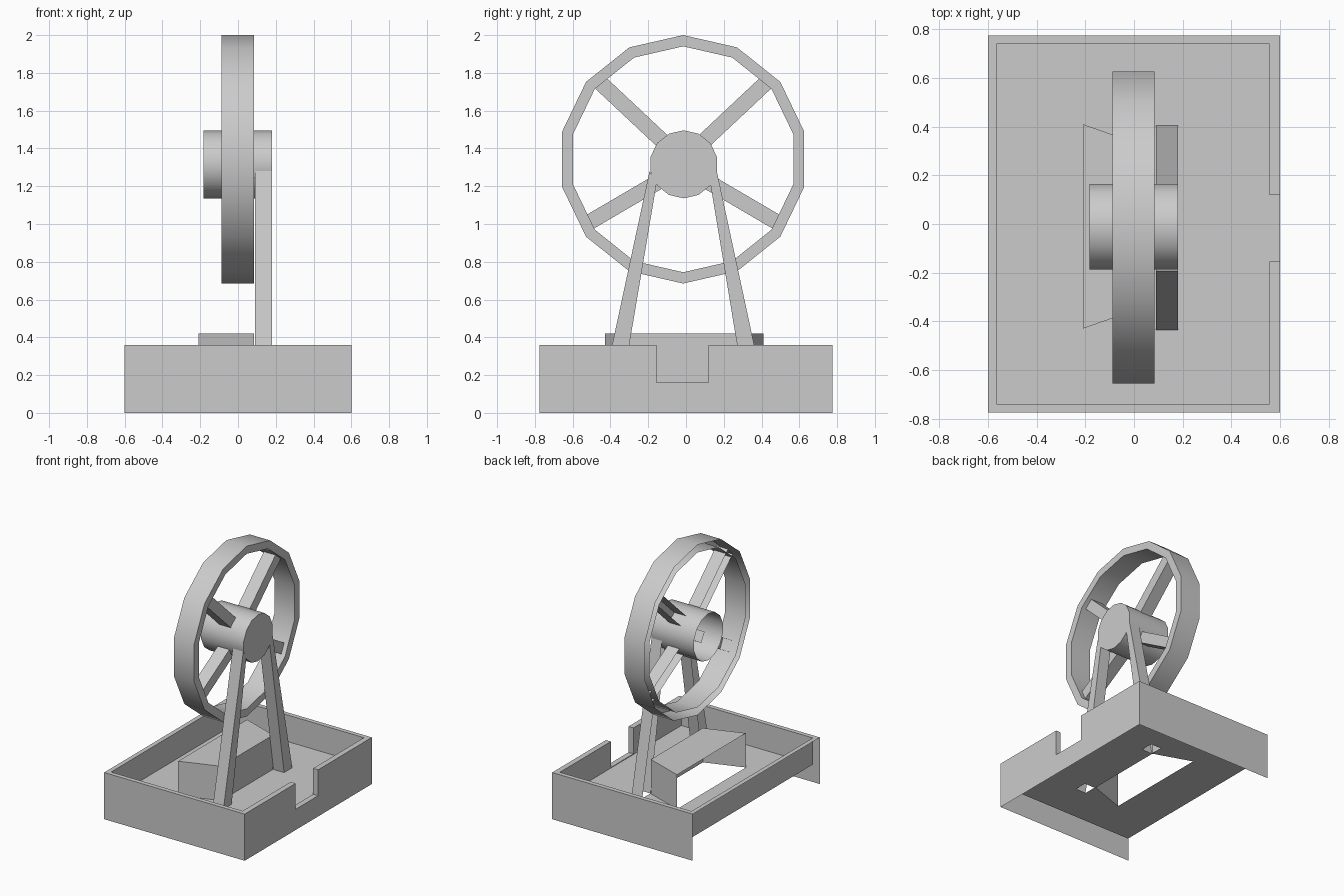
import bpy, bmesh
from math import sin, cos, tau, radians
from mathutils import Vector

if "Cube" in bpy.data.objects:
    bpy.data.objects.remove(bpy.data.objects["Cube"])


def make(name, verts, faces, smooth=False):
    bm = bmesh.new()
    vs = [bm.verts.new(v) for v in verts]
    for f in faces:
        bm.faces.new([vs[i] for i in f])
    bmesh.ops.recalc_face_normals(bm, faces=bm.faces)
    me = bpy.data.meshes.new(name)
    bm.to_mesh(me)
    bm.free()
    ob = bpy.data.objects.new(name, me)
    bpy.context.collection.objects.link(ob)
    if smooth:
        bpy.ops.object.select_all(action='DESELECT')
        ob.select_set(True)
        bpy.context.view_layer.objects.active = ob
        bpy.ops.object.shade_smooth_by_angle(angle=radians(30))
    return ob


def shell(name, outline, x0, x1, smooth=False, skip=()):
    """Extrude a (y, z) outline along x; the -x end is left open."""
    n = len(outline)
    verts = [(x, y, z) for x in (x0, x1) for y, z in outline]
    faces = [(i, (i + 1) % n, n + (i + 1) % n, n + i) for i in range(n) if i not in skip]
    faces.append(tuple(range(n, 2 * n)))
    return make(name, verts, faces, smooth)


def strip(name, a, b):
    """Faces between two matching paths."""
    n = len(a)
    return make(name, a + b, [(i, i + 1, n + i + 1, n + i) for i in range(n - 1)])


def circle(r, cy, cz, n=14):
    return [(cy + r * sin(tau * i / n), cz + r * cos(tau * i / n)) for i in range(n)]


X, Y, H, FLOOR = 0.6, 0.775, 0.36, 0.155
IX0, IX1, IY = -0.565, 0.558, 0.74
CY, CZ = -0.015, 1.3425

# Tray walls: front, back and left
for name, s in (("front_wall", -1), ("back_wall", 1)):
    path = [[(xo, s * Y, 0), (xo, s * Y, H), (xi, s * IY, H), (xi, s * IY, FLOOR)]
            for xo, xi in ((-X, IX0), (X, IX1))]
    strip(name, *path)
strip("left_wall", *[[(-X, s * Y, H), (IX0, s * IY, H), (IX0, s * IY, FLOOR)] for s in (-1, 1)])

# Right wall with its notch
notch = [(0.12, H), (0.12, 0.16), (-0.155, 0.16), (-0.155, H)]
outer = [(-Y, 0), (Y, 0), (Y, H)] + notch + [(-Y, H)]
inner = [(-IY, FLOOR), (IY, FLOOR), (IY, H)] + notch + [(-IY, H)]
make("right_wall", [(X, *p) for p in outer] + [(IX1, *p) for p in inner],
     [tuple(range(8)), tuple(range(8, 16))] + [(i, i + 1, i + 9, i + 8) for i in range(2, 7)])

# Legs, open at the bottom and on the left
LX0, LX1 = 0.09, 0.18
legs = {"front_leg": [(-0.435, FLOOR), (-0.335, FLOOR), (-0.155, 1.22), (-0.193, 1.28)],
        "back_leg": [(0.405, FLOOR), (0.305, FLOOR), (0.128, 1.22), (0.163, 1.28)]}
for name, outline in legs.items():
    shell(name, outline, LX0, LX1, skip=(0,))

# Tapered block under the wheel
foot = [(-0.21, -0.43), (0.085, -0.327), (0.085, 0.307), (-0.21, 0.41)]
make("trough_block", [(x, y, FLOOR) for x, y in foot] + [(x, y, 0.42) for x, y in foot],
     [(0, 1, 5, 4), (1, 2, 6, 5), (2, 3, 7, 6), (4, 5, 6, 7)])

# Tray floor with openings under the block and legs
loops = [[(IX0, -IY), (IX1, -IY), (IX1, IY), (IX0, IY)], foot]
for o in legs.values():
    ya, yb = o[0][0], o[1][0]
    loops.append([(LX0, ya), (LX1, ya), (LX1, yb), (LX0, yb)])
bm = bmesh.new()
for loop in loops:
    vs = [bm.verts.new((x, y, FLOOR)) for x, y in loop]
    for i in range(len(vs)):
        bm.edges.new((vs[i - 1], vs[i]))
bmesh.ops.triangle_fill(bm, edges=bm.edges[:], use_beauty=True, normal=(0, 0, 1))
me = bpy.data.meshes.new("tray_floor")
bm.to_mesh(me)
bm.free()
bpy.context.collection.objects.link(bpy.data.objects.new("tray_floor", me))

# Wheel rim: outer band, inner band and right-hand ring face
N, WX0, WX1 = 14, -0.088, 0.085
ro, ri = circle(0.6575, CY, CZ), circle(0.598, CY, CZ)
rings = [[(WX0, *p) for p in ro], [(WX1, *p) for p in ro],
         [(WX1, *p) for p in ri], [(WX0, *p) for p in ri]]
make("wheel_rim", sum(rings, []),
     [(k * N + i, k * N + (i + 1) % N, (k + 1) * N + (i + 1) % N, (k + 1) * N + i)
      for k in range(3) for i in range(N)], smooth=True)

# Hub, open on the left
shell("hub", circle(0.18, CY + 0.003, 1.316), -0.183, 0.18, smooth=True)

# Spokes: two pairs mirrored about the wheel centre
for level, a, b in (("upper", (0.10, 1.43), (0.455, 1.763)), ("lower", (0.12, 1.23), (0.53, 0.99))):
    for side, s in (("back", 1), ("front", -1)):
        p = Vector((CY + s * a[0], a[1]))
        q = Vector((CY + s * (b[0]), b[1]))
        d = (q - p).normalized()
        w = Vector((-d.y, d.x)) * 0.041
        shell(f"{level}_{side}_spoke", [tuple(v) for v in (p - w, q - w, q + w, p + w)], -0.05, 0.05)
